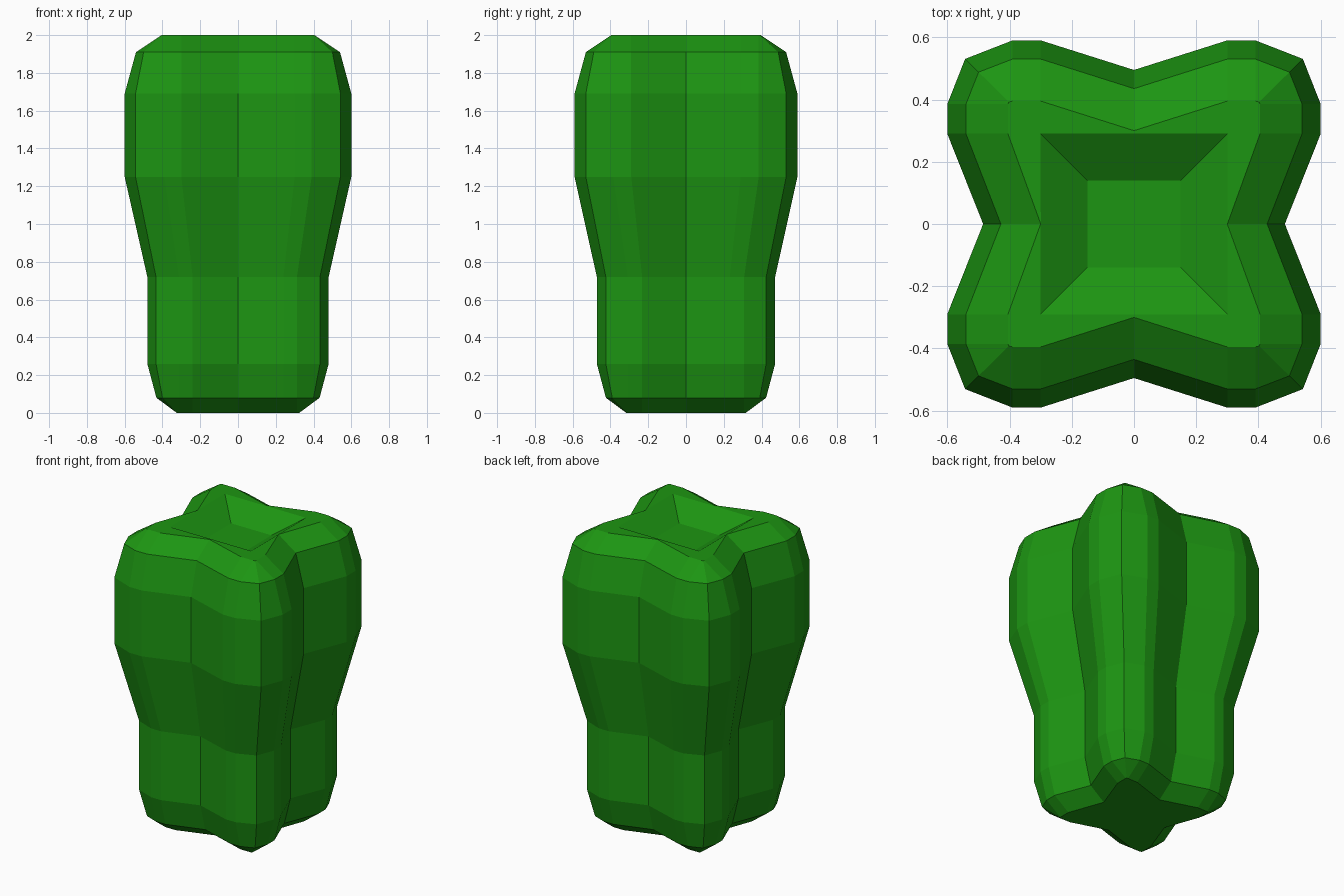
import bpy, bmesh

if "Cube" in bpy.data.objects:
    bpy.data.objects.remove(bpy.data.objects["Cube"])


def full_ring(q):
    """Mirror a quarter outline (+x axis to +y axis) into a closed loop."""
    half = q + [(-x, y) for x, y in q[-2::-1]]
    return half + [(x, -y) for x, y in half[-2:0:-1]]


def lobes(r):
    """Four-lobed section; r is the radius of each lobe corner."""
    return full_ring([(0.29 + 0.95 * r, 0), (0.395 + r, 0.29), (0.395 + r, 0.385),
                      (0.395 + 0.72 * r, 0.385 + 0.71 * r),
                      (0.39, 0.385 + r), (0.30, 0.385 + r), (0, 0.29 + r)])


# Body sections: height, lobe radius, scale
sections = [(0.0, 0.01, 0.8), (0.08, 0.145, 0.8), (0.26, 0.205, 0.8), (0.72, 0.205, 0.8),
            (1.25, 0.205, 1), (1.69, 0.205, 1), (1.91, 0.145, 1), (2.0, 0.01, 1)]
rings = [[(x * s, y * s, z) for x, y in lobes(r)] for z, r, s in sections]

# Square hollow in the top: rim, then sunken floor
rim = full_ring([(0.3, 0), (0.3, 0.14)] + [(0.3, 0.29)] * 3 + [(0.15, 0.29), (0, 0.29)])
floor = full_ring([(0.15, 0)] + [(0.15, 0.14)] * 5 + [(0, 0.14)])
rings.append([(x, y, 2.0) for x, y in rim])
rings.append([(x, y, 1.9) for x, y in floor])

# Loft the rings and close both ends
bm = bmesh.new()
loops = [[bm.verts.new(p) for p in ring] for ring in rings]
n = len(loops[0])
for a, b in zip(loops, loops[1:]):
    for i in range(n):
        j = (i + 1) % n
        bm.faces.new((a[i], a[j], b[j], b[i]))
bm.faces.new(loops[0][::-1])
bm.faces.new(loops[-1])
bmesh.ops.remove_doubles(bm, verts=bm.verts[:], dist=0.0005)
bmesh.ops.recalc_face_normals(bm, faces=bm.faces[:])

mesh = bpy.data.meshes.new("pepper_body")
bm.to_mesh(mesh)
bm.free()
body = bpy.data.objects.new("pepper_body", mesh)
bpy.context.collection.objects.link(body)

# Green skin
skin = bpy.data.materials.new("green_skin")
skin.diffuse_color = (0.012, 0.30, 0.006, 1)
skin.use_nodes = True
skin.node_tree.nodes["Principled BSDF"].inputs["Base Color"].default_value = skin.diffuse_color
mesh.materials.append(skin)
